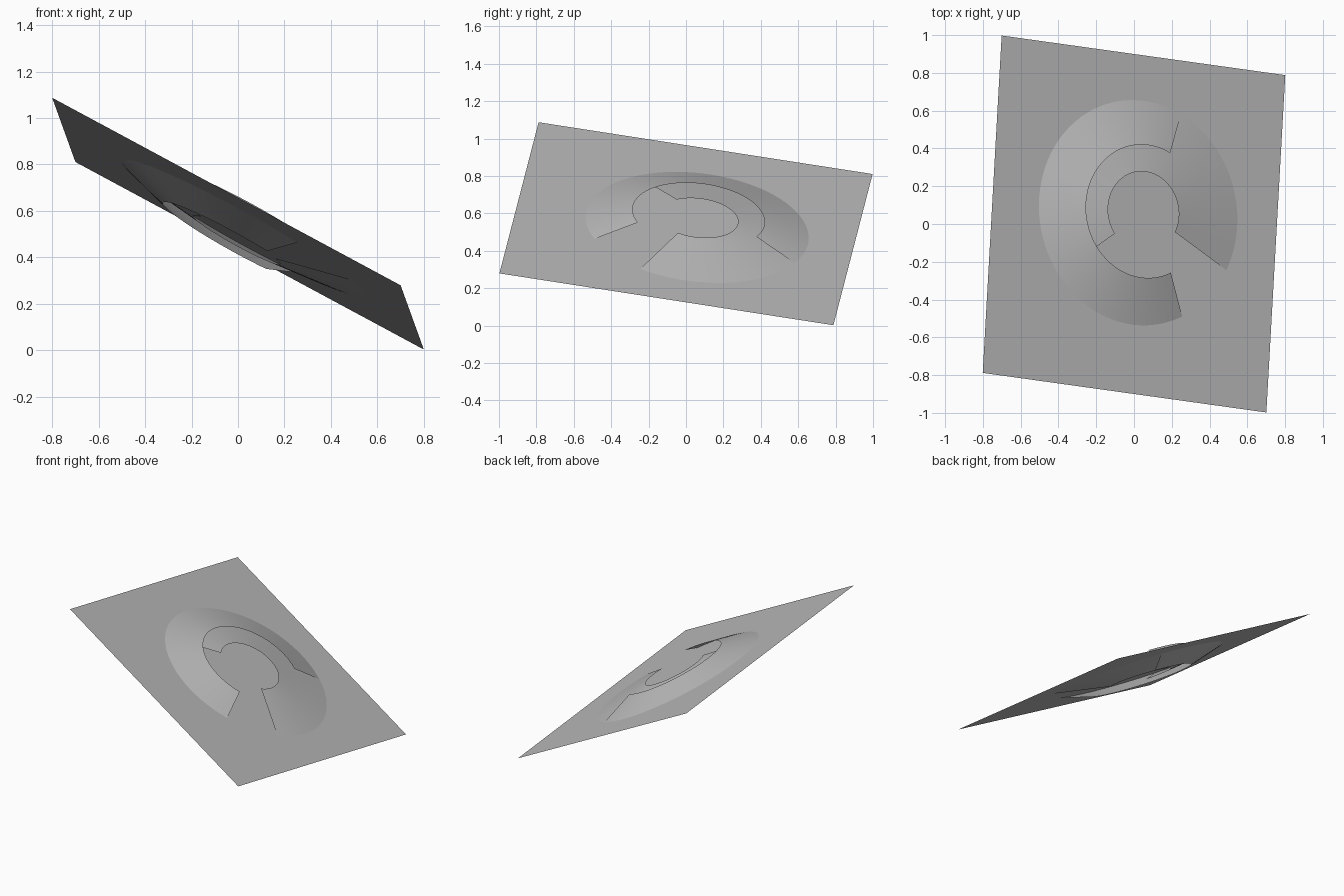
import bpy, bmesh, math
from mathutils import Matrix, Vector

cube = bpy.data.objects.get("Cube")
if cube:
    bpy.data.objects.remove(cube, do_unlink=True)

# One plain grey for every part
grey = bpy.data.materials.new("plain_grey")
grey.use_nodes = True
colour = (0.5, 0.5, 0.5, 1.0)
grey.diffuse_color = colour
grey.node_tree.nodes["Principled BSDF"].inputs["Base Color"].default_value = colour

# Tilted frame of the sheet: u and v lie in it, n is its upper normal
u = Vector((1.505, -0.21, -0.81)).normalized()
v = Vector((0.10, 1.787, -0.277))
v = (v - u * v.dot(u)).normalized()
n = u.cross(v)
frame = Matrix((u, v, n)).transposed().to_4x4()
frame.translation = (0, 0, 0.545)

HALF_U, HALF_V = 0.859, 0.905
CENTRE_U, CENTRE_V = 0.021, 0.063
OUTER_RADIUS = 0.6


def add_object(name, bm):
    """Turn a bmesh in sheet coordinates into a placed object."""
    bmesh.ops.transform(bm, matrix=frame, verts=bm.verts)
    mesh = bpy.data.meshes.new(name)
    bm.to_mesh(mesh)
    bm.free()
    mesh.materials.append(grey)
    obj = bpy.data.objects.new(name, mesh)
    bpy.context.collection.objects.link(obj)
    return obj


def add_shell(name, inner_radius, height, start, end):
    """Open cone band rising from the sheet between two angles in degrees."""
    bm = bmesh.new()
    steps = round((end - start) / 5)
    rows = []
    for i in range(steps + 1):
        a = math.radians(start + (end - start) * i / steps)
        rows.append([bm.verts.new((CENTRE_U + r * math.cos(a),
                                   CENTRE_V + r * math.sin(a), h))
                     for r, h in ((OUTER_RADIUS, 0), (inner_radius, height))])
    for (a0, a1), (b0, b1) in zip(rows, rows[1:]):
        quad = (a0, b0, b1, a1) if height > 0 else (a0, a1, b1, b0)
        bm.faces.new(quad).smooth = True
    return add_object(name, bm)


# Flat sheet
bm = bmesh.new()
bm.faces.new([bm.verts.new((x * HALF_U, y * HALF_V, 0))
              for x, y in ((-1, -1), (1, -1), (1, 1), (-1, 1))])
add_object("sheet", bm)

# Wide and narrow cone bands, repeated on both sides of the sheet
for side, sign in (("upper", 1), ("lower", -1)):
    add_shell(side + "_wide_band", 0.355, sign * 0.072, 68, 300)
    add_shell(side + "_narrow_band", 0.214, sign * 0.058, -23.6, 220)
